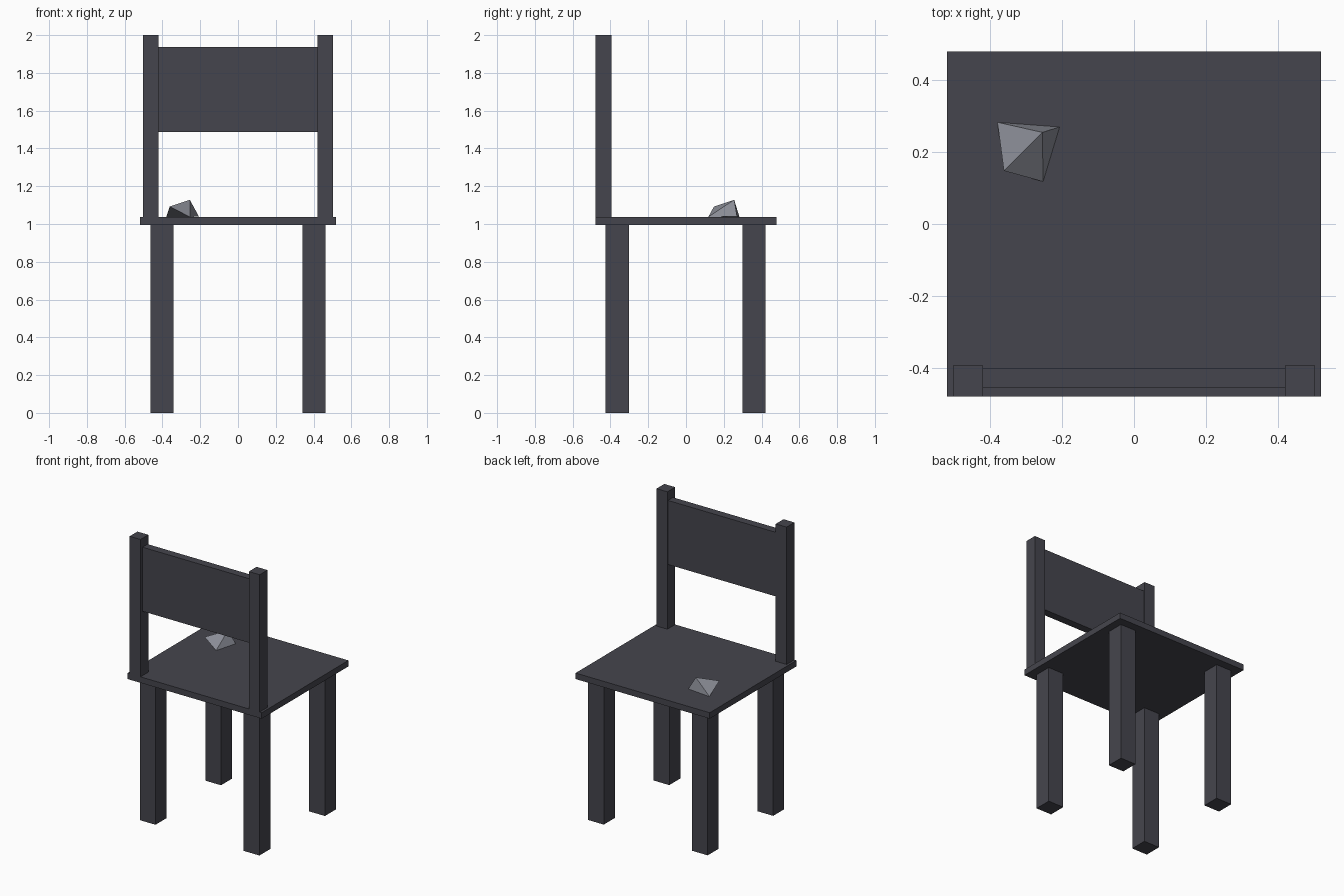
import bpy
import bmesh
from mathutils import Vector

cube = bpy.data.objects.get("Cube")
if cube:
    bpy.data.objects.remove(cube, do_unlink=True)


def material(name, rgb):
    mat = bpy.data.materials.new(name)
    mat.use_nodes = True
    color = (*rgb, 1.0)
    mat.diffuse_color = color
    mat.node_tree.nodes["Principled BSDF"].inputs["Base Color"].default_value = color
    return mat


charcoal = material("charcoal", (0.06, 0.06, 0.075))
stone_grey = material("stone grey", (0.25, 0.26, 0.30))


def add_object(name, bm, mat):
    bmesh.ops.recalc_face_normals(bm, faces=bm.faces)
    mesh = bpy.data.meshes.new(name)
    bm.to_mesh(mesh)
    bm.free()
    mesh.materials.append(mat)
    obj = bpy.data.objects.new(name, mesh)
    bpy.context.collection.objects.link(obj)
    return obj


def box(name, low, high, mat=charcoal):
    """Flat-sided block between two opposite corners."""
    low, high = Vector(low), Vector(high)
    bm = bmesh.new()
    bmesh.ops.create_cube(bm, size=1)
    bmesh.ops.scale(bm, vec=high - low, verts=bm.verts)
    bmesh.ops.translate(bm, vec=(low + high) / 2, verts=bm.verts)
    return add_object(name, bm, mat)


SEAT_BOTTOM, SEAT_TOP = 0.995, 1.037

# Seat
box("seat", (-0.52, -0.48, SEAT_BOTTOM), (0.52, 0.48, SEAT_TOP))

# Legs and backrest posts, one set on each side
for side, sign in (("left", 1), ("right", -1)):
    for end, y in (("front", -0.425), ("back", 0.3)):
        x = sign * 0.403
        box(f"{end}_{side}_leg", (x - 0.061, y, 0), (x + 0.061, y + 0.122, SEAT_BOTTOM))
    x = sign * 0.462
    box(f"{side}_post", (x - 0.042, -0.48, SEAT_TOP), (x + 0.042, -0.394, 2.0))

# Backrest panel between the posts
box("backrest_panel", (-0.42, -0.457, 1.488), (0.42, -0.401, 1.937))

# Faceted stone lying on the seat
bm = bmesh.new()
corners = [(-0.38, 0.283, 1.037), (-0.207, 0.27, 1.04), (-0.253, 0.118, 1.037),
           (-0.362, 0.148, 1.092), (-0.255, 0.255, 1.128)]
for corner in corners:
    bm.verts.new(corner)
bmesh.ops.convex_hull(bm, input=bm.verts)
add_object("stone", bm, stone_grey)
